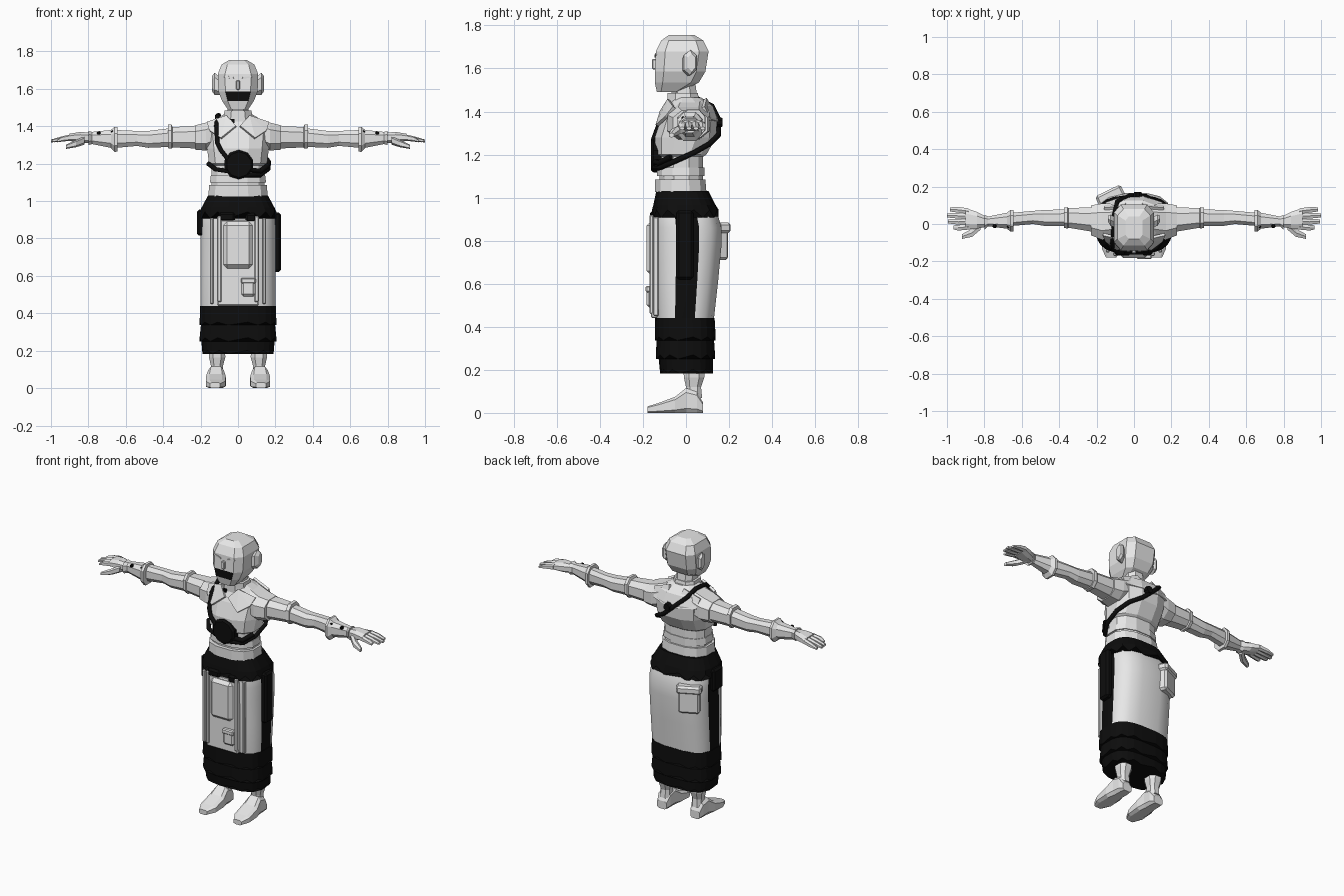
import bpy, bmesh, math
from mathutils import Vector


def material(name, v):
    m = bpy.data.materials.new(name)
    m.diffuse_color = (v, v, v, 1)
    return m


MATS = [material("light_grey", 0.8), material("black", 0.004)]
LIGHT, BLACK = 0, 1


def finish(name, bm, mat=LIGHT, rule=None):
    bmesh.ops.recalc_face_normals(bm, faces=bm.faces)
    for f in bm.faces:
        f.material_index = rule(f.calc_center_median()) if rule else mat
    me = bpy.data.meshes.new(name)
    bm.to_mesh(me)
    bm.free()
    for m in MATS:
        me.materials.append(m)
    ob = bpy.data.objects.new(name, me)
    bpy.context.collection.objects.link(ob)
    return ob


def loft(name, rings, n=8, p=2.5, axis=2, mat=LIGHT, rule=None, wave=0.0, flip=1):
    """Skin rings (t, a0, a1, b0, b1) along an axis; wave zigzags the first ring."""
    bm = bmesh.new()
    raw = []
    for i in range(n):
        a = 2 * math.pi * (i + 0.5) / n
        raw.append([math.copysign(abs(f(a)) ** (2 / p), f(a)) for f in (math.cos, math.sin)])
    top = max(r[0] for r in raw)
    others = [k for k in range(3) if k != axis]
    loops = []
    for k, (t, a0, a1, b0, b1) in enumerate(rings):
        loop = []
        for i, (u, v) in enumerate(raw):
            co = [0, 0, 0]
            co[axis] = t + (wave * (-1) ** i if k == 0 else 0)
            co[others[0]] = (a0 + a1) / 2 + (a1 - a0) / 2 * u / top
            co[others[1]] = (b0 + b1) / 2 + (b1 - b0) / 2 * v / top
            co[0] *= flip
            loop.append(bm.verts.new(co))
        loops.append(loop)
    for lo, hi in zip(loops, loops[1:]):
        for i in range(n):
            j = (i + 1) % n
            bm.faces.new((lo[i], lo[j], hi[j], hi[i]))
    bm.faces.new(loops[0])
    bm.faces.new(loops[-1])
    return finish(name, bm, mat, rule)


def sym(z, w, y0, y1):
    return (z, -w, w, y0, y1)


def box(name, center, size, mat=LIGHT, rot=0.0, bevel=0.012):
    bm = bmesh.new()
    bmesh.ops.create_cube(bm, size=1)
    bmesh.ops.scale(bm, vec=size, verts=bm.verts)
    ob = finish(name, bm, mat)
    ob.location = center
    ob.rotation_euler.z = rot
    if bevel:
        b = ob.modifiers.new("bevel", 'BEVEL')
        b.width, b.segments = bevel, 1
    return ob


def plate(name, pts, thick=0.015, mat=LIGHT):
    bm = bmesh.new()
    bm.faces.new([bm.verts.new(c) for c in pts])
    bmesh.ops.triangulate(bm, faces=bm.faces)
    ob = finish(name, bm, mat)
    s = ob.modifiers.new("solid", 'SOLIDIFY')
    s.thickness, s.offset = thick, 0
    return ob


def cord(name, pts, r):
    cu = bpy.data.curves.new(name, 'CURVE')
    cu.dimensions = '3D'
    cu.bevel_depth, cu.bevel_resolution, cu.use_fill_caps = r, 1, True
    sp = cu.splines.new('POLY')
    sp.points.add(len(pts) - 1)
    for q, c in zip(sp.points, pts):
        q.co = (*c, 1)
    cu.materials.append(MATS[BLACK])
    ob = bpy.data.objects.new(name, cu)
    bpy.context.collection.objects.link(ob)


# Head with a dark mouth covering on the front facet
loft("head", [sym(1.49, .055, -.135, -.03), sym(1.535, .085, -.145, .06),
              sym(1.585, .105, -.145, .09), sym(1.68, .108, -.14, .105),
              sym(1.73, .088, -.115, .08), sym(1.755, .045, -.08, .04)], p=4,
     rule=lambda c: BLACK if 1.54 < c.z < 1.58 and c.y < -.13 else LIGHT)
box("nose", (0, -.143, 1.62), (.022, .03, .05), bevel=.005)

# Neck and standing collar
loft("neck", [sym(1.4, .06, -.06, .06), sym(1.56, .055, -.075, .04)])
loft("collar", [sym(1.42, .085, -.085, .08), sym(1.46, .075, -.085, .06),
                sym(1.485, .072, -.085, .055)])
box("collar_badge", (-.03, -.088, 1.428), (.022, .02, .02), BLACK, bevel=0)

# Torso and waist bands
loft("torso", [sym(1.0, .14, -.12, .08), sym(1.19, .142, -.125, .08), sym(1.2, .155, -.14, .095),
               sym(1.28, .165, -.145, .14), sym(1.37, .175, -.115, .145),
               sym(1.425, .14, -.085, .125), sym(1.465, .075, -.065, .07)], n=12)
loft("lower_belt", [sym(1.025, .158, -.145, .095), sym(1.085, .155, -.145, .09)], n=12)
loft("upper_belt", [sym(1.1, .15, -.135, .085), sym(1.14, .145, -.135, .085)], n=12)

# Skirt with light front and back panels
sk = loft("skirt", [sym(.22, .185, -.11, .11), sym(.44, .2, -.14, .13), sym(.62, .2, -.145, .15),
                    sym(.78, .2, -.15, .165), sym(.86, .2, -.15, .165), sym(.93, .195, -.15, .145),
                    sym(1.03, .155, -.135, .1)], n=16, p=3,
          rule=lambda c: LIGHT if .44 < c.z < .93 and abs(c.y - .005) > .05 else BLACK)
bpy.context.view_layer.objects.active = sk
sk.select_set(True)
bpy.ops.object.shade_smooth_by_angle(angle=math.radians(35))
loft("hem_top", [sym(.345, .205, -.145, .138), sym(.44, .203, -.143, .133)], 24, 3, mat=BLACK, wave=.008)
loft("hem_middle", [sym(.26, .205, -.14, .135), sym(.37, .195, -.135, .128)], 24, 3, mat=BLACK, wave=.01)
loft("hem_bottom", [sym(.192, .19, -.12, .125), sym(.28, .198, -.13, .125)], 24, 3, mat=BLACK, wave=.009)
loft("sash", [sym(.925, .205, -.158, .152), sym(.965, .195, -.152, .138), sym(1.03, .16, -.138, .105)],
     24, 3, mat=BLACK, wave=.018)

# Apron, pockets and pouches
box("apron", (0, -.148, .67), (.22, .03, .46), bevel=.006)
box("apron_pocket", (0, -.163, .765), (.155, .04, .25), bevel=.02)
box("small_pouch", (.055, -.168, .54), (.075, .03, .1))
box("small_pouch_flap", (.055, -.172, .575), (.08, .03, .03), bevel=.006)
for s in (-1, 1):
    box("apron_strap", (s * .1, -.16, .69), (.022, .02, .46), bevel=.005)
    box("panel_strap", (s * .14, -.14, .68), (.02, .025, .46), bevel=.005)
box("sash_drape", (-.06, -.155, .915), (.09, .025, .05), BLACK)
box("sash_drape", (.07, -.155, .91), (.06, .025, .05), BLACK)
box("back_pouch", (-.125, .145, .79), (.13, .06, .16), rot=.45)
box("back_pouch_flap", (-.127, .15, .86), (.15, .065, .05), rot=.45)
box("right_side_pouch", (.205, -.005, .78), (.05, .08, .32), BLACK)
box("left_side_pouch", (-.2, -.02, .885), (.04, .1, .14), BLACK)

# Chest strap, disc and back knob
cord("shoulder_strap", [(-.05, -.15, 1.22), (-.09, -.15, 1.27), (-.11, -.135, 1.31), (-.115, -.1, 1.4),
                        (-.11, -.04, 1.455), (-.105, .05, 1.46), (-.09, .12, 1.425), (-.02, .152, 1.36),
                        (.06, .15, 1.29), (.13, .11, 1.25), (.165, .04, 1.21), (.16, -.05, 1.17),
                        (.12, -.12, 1.14), (.04, -.148, 1.14)], .013)
cord("chest_band", [(.05, -.148, 1.17), (.12, -.125, 1.16), (.158, -.07, 1.19)], .014)
cord("chest_band_left", [(-.05, -.148, 1.16), (-.12, -.125, 1.17), (-.158, -.07, 1.2)], .013)
loft("chest_disc", [(-.162, -.06, .07, 1.13, 1.26), (-.15, -.072, .08, 1.12, 1.27),
                    (-.11, -.072, .08, 1.12, 1.27)], 10, 2, axis=1, mat=BLACK)
loft("back_knob", [(.12, -.01, .05, 1.32, 1.38), (.17, 0, .04, 1.33, 1.37)], 8, 2, axis=1, mat=BLACK)

for s, side in ((-1, "left"), (1, "right")):
    # Ears and brows
    loft(side + "_ear", [(.09, -.02, .03, 1.57, 1.65), (.125, -.01, .05, 1.575, 1.68),
                         (.138, .01, .045, 1.59, 1.665)], 6, axis=0, flip=s)
    plate(side + "_brow", [(s * .02, -.143, 1.652), (s * .075, -.138, 1.662),
                           (s * .07, -.138, 1.672), (s * .025, -.143, 1.662)], .008)
    # Lapels, front and back
    plate(side + "_lapel", [(s * x, y, z) for x, y, z in (
        (.06, -.08, 1.455), (.165, -.055, 1.42), (.15, -.09, 1.375), (.09, -.135, 1.335), (.01, -.115, 1.40))])
    plate(side + "_back_lapel", [(s * x, y, z) for x, y, z in (
        (.05, .09, 1.46), (.16, .08, 1.42), (.15, .11, 1.36), (.02, .152, 1.35))])
    # Sleeve, forearm and gauntlet
    loft(side + "_shoulder", [(.09, -.07, .11, 1.30, 1.45), (.17, -.085, .11, 1.27, 1.42),
                              (.23, -.06, .1, 1.275, 1.405)], 8, axis=0, flip=s)
    loft(side + "_sleeve", [(.2, -.045, .09, 1.28, 1.405), (.35, -.02, .085, 1.287, 1.395),
                            (.355, -.025, .09, 1.28, 1.41), (.375, -.02, .088, 1.283, 1.408)], 8, axis=0, flip=s)
    loft(side + "_forearm", [(.36, -.012, .078, 1.29, 1.39), (.48, -.01, .075, 1.285, 1.375),
                             (.54, 0, .07, 1.295, 1.375), (.65, -.01, .06, 1.285, 1.38)], 8, axis=0, flip=s)
    loft(side + "_cuff", [(.645, -.04, .075, 1.265, 1.395), (.66, -.04, .075, 1.262, 1.397),
                          (.68, -.025, .06, 1.285, 1.38), (.78, -.012, .04, 1.305, 1.37),
                          (.80, -.03, .05, 1.30, 1.375)], 8, axis=0, flip=s)
    for x, z in ((.67, 1.373), (.745, 1.368)):
        box(side + "_stud", (s * x, -.006, z - .004), (.018, .03, .018), BLACK, bevel=.004)
    # Hand with a fan of fingers and a thumb
    loft(side + "_palm", [(.79, -.015, .04, 1.31, 1.365), (.84, -.025, .065, 1.31, 1.37),
                          (.90, -.03, .085, 1.322, 1.36)], 8, axis=0, flip=s)
    for i in range(4):
        y, y2 = -.03 + .028 * i, -.035 + .032 * i
        tip = (.965, .995, 1.0, .985)[i]
        loft(side + "_finger", [(.885, y, y + .03, 1.325, 1.357), (.94, y2, y2 + .03, 1.32, 1.345),
                                (tip, y2 + .006, y2 + .028, 1.315, 1.328)], 6, axis=0, flip=s)
    loft(side + "_thumb", [(.82, -.03, .015, 1.305, 1.345), (.865, -.068, -.025, 1.29, 1.325),
                           (.92, -.08, -.055, 1.28, 1.3)], 6, axis=0, flip=s)
    # Leg and shoe
    loft(side + "_leg", [(.07, .08, .145, .0, .075), (.12, .08, .145, .0, .07),
                         (.165, .068, .155, -.01, .085), (.28, .07, .16, -.015, .085)], 8, flip=s)
    loft(side + "_shoe", [(-.18, .095, .15, 0, .03), (-.13, .068, .172, 0, .045),
                          (-.05, .065, .172, 0, .075), (.0, .075, .16, 0, .115),
                          (.05, .075, .158, 0, .1), (.078, .085, .15, 0, .05)], 8, 4, axis=1, flip=s)
